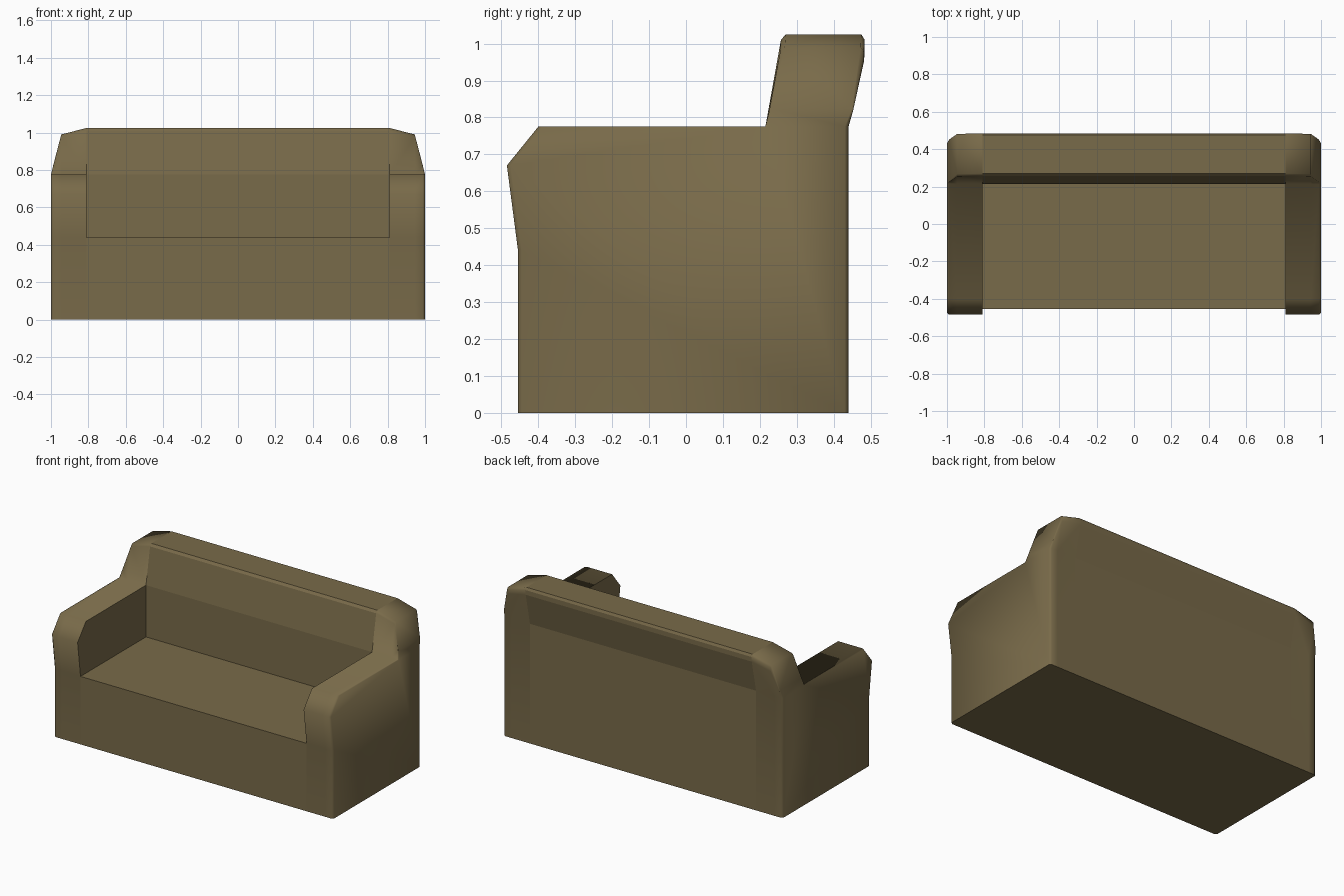
import bpy, bmesh

if "Cube" in bpy.data.objects:
    bpy.data.objects.remove(bpy.data.objects["Cube"])

# One upholstery colour
fabric = bpy.data.materials.new("olive brown fabric")
fabric.diffuse_color = (0.19, 0.145, 0.067, 1)
fabric.use_nodes = True
fabric.node_tree.nodes["Principled BSDF"].inputs["Base Color"].default_value = fabric.diffuse_color

# Side profile (y, z) through an armrest, running front -> top -> back
ARM = [(-.455, 0), (-.455, .44), (-.485, .67), (-.40, .775), (.215, .775),
       (.257, 1.01), (.27, 1.025), (.475, 1.025), (.484, 1.01), (.484, .98),
       (.44, .775), (.44, 0)]
# Side profile through the seat: the armrest bump becomes the seat edge
SEAT = ARM[:2] + [(.215, .44)] + ARM[4:]
INNER, ARM_Z = .81, .775


def tapered(lean, height, inset):
    """Armrest profile with the backrest lowered and the front/back inset."""
    pts = []
    for i, (y, z) in enumerate(ARM):
        if 5 <= i <= 9:
            root = ARM[4][0] if i < 7 else ARM[10][0]
            y = root + (y - root) * lean
            z = ARM_Z + (z - ARM_Z) * height
        if i < 4:
            y += inset
        elif i >= 7:
            y -= inset
        pts.append((y, z))
    return pts


bm = bmesh.new()


def loft(stations):
    """Bridge closed profiles placed at successive x positions."""
    rings = [[bm.verts.new((x, y, z)) for y, z in prof] for x, prof in stations]
    for a, b in zip(rings, rings[1:]):
        n = len(a)
        for i in range(n):
            j = (i + 1) % n
            bm.faces.new((a[i], a[j], b[j], b[i]))
    return rings


# Seat and central backrest
loft([(-INNER, SEAT), (INNER, SEAT)])

# Armrests and backrest ends, mirrored left and right
for s in (-1, 1):
    rings = loft([(s * INNER, ARM),
                  (s * .945, tapered(.95, .86, 0)),
                  (s * .988, tapered(.27, .20, 0)),
                  (s * 1.0, tapered(0, 0, .01))])
    bm.faces.new([rings[-1][i] for i in (0, 1, 2, 3, 4, 10, 11)])
    # inner wall of the armrest
    seat_back = bm.verts.new((s * INNER, .215, .44))
    bm.faces.new([rings[0][i] for i in (1, 2, 3, 4)] + [seat_back])

bmesh.ops.remove_doubles(bm, verts=bm.verts[:], dist=.0005)
bmesh.ops.dissolve_degenerate(bm, edges=bm.edges[:], dist=.0005)
bmesh.ops.recalc_face_normals(bm, faces=bm.faces[:])

# Soft shading all round, crisp at the armrest inner walls and the floor edge
for f in bm.faces:
    f.smooth = True
for f in bm.faces:
    inner_wall = all(abs(abs(v.co.x) - INNER) < .001 for v in f.verts)
    floor = all(v.co.z < .001 for v in f.verts)
    if inner_wall or floor:
        for e in f.edges:
            if not (floor and all(g.normal.z < -.9 for g in e.link_faces)):
                e.smooth = False

mesh = bpy.data.meshes.new("sofa_body")
bm.to_mesh(mesh)
bm.free()
mesh.materials.append(fabric)
sofa = bpy.data.objects.new("sofa_body", mesh)
bpy.context.collection.objects.link(sofa)
